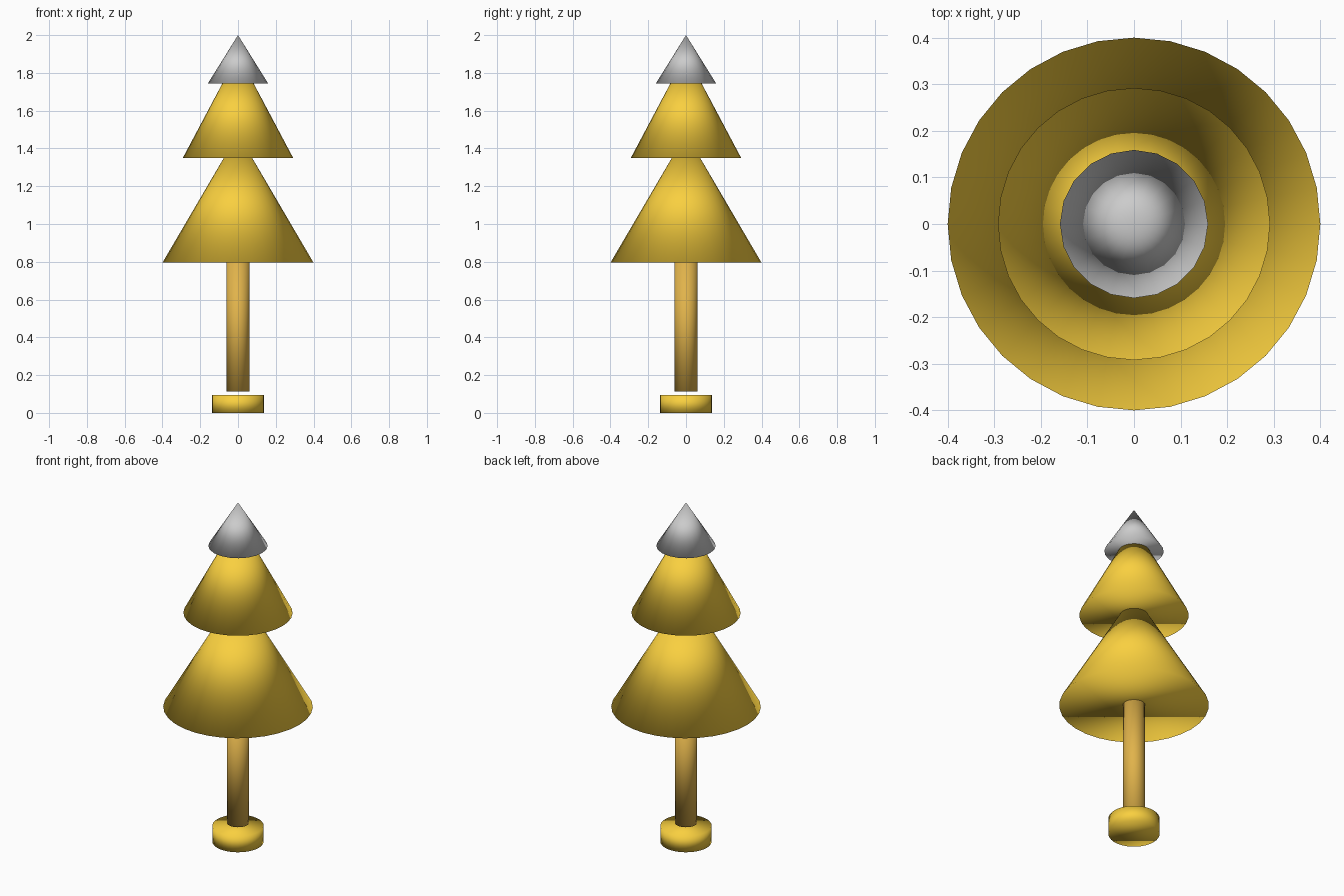
import bpy

if "Cube" in bpy.data.objects:
    bpy.data.objects.remove(bpy.data.objects["Cube"])


def material(name, rgb):
    m = bpy.data.materials.new(name)
    m.diffuse_color = (*rgb, 1)
    m.use_nodes = True
    m.node_tree.nodes["Principled BSDF"].inputs["Base Color"].default_value = m.diffuse_color
    return m


def finish(name, mat):
    ob = bpy.context.object
    ob.name = name
    bpy.ops.object.shade_smooth()
    if mat:
        ob.data.materials.append(mat)


def cylinder(name, r, z0, z1, mat, sides=32):
    bpy.ops.mesh.primitive_cylinder_add(
        vertices=sides, radius=r, depth=z1 - z0, location=(0, 0, (z0 + z1) / 2))
    finish(name, mat)


def cone(name, r, z0, z1, mat=None, sides=32):
    bpy.ops.mesh.primitive_cone_add(
        vertices=sides, radius1=r, radius2=0, depth=z1 - z0,
        location=(0, 0, (z0 + z1) / 2))
    finish(name, mat)


amber = material("amber", (0.95, 0.63, 0.05))
brown = material("brown", (0.75, 0.45, 0.07))

# Foot and trunk, with a small gap between them
cylinder("foot", 0.137, 0.0, 0.095, amber)
cylinder("trunk", 0.06, 0.112, 0.80, brown)

# Stacked branch tiers and the grey tip
cone("lower_branches", 0.40, 0.795, 1.478, amber)
cone("upper_branches", 0.292, 1.35, 1.90, amber)
cone("tree_tip", 0.159, 1.745, 2.0, sides=20)
